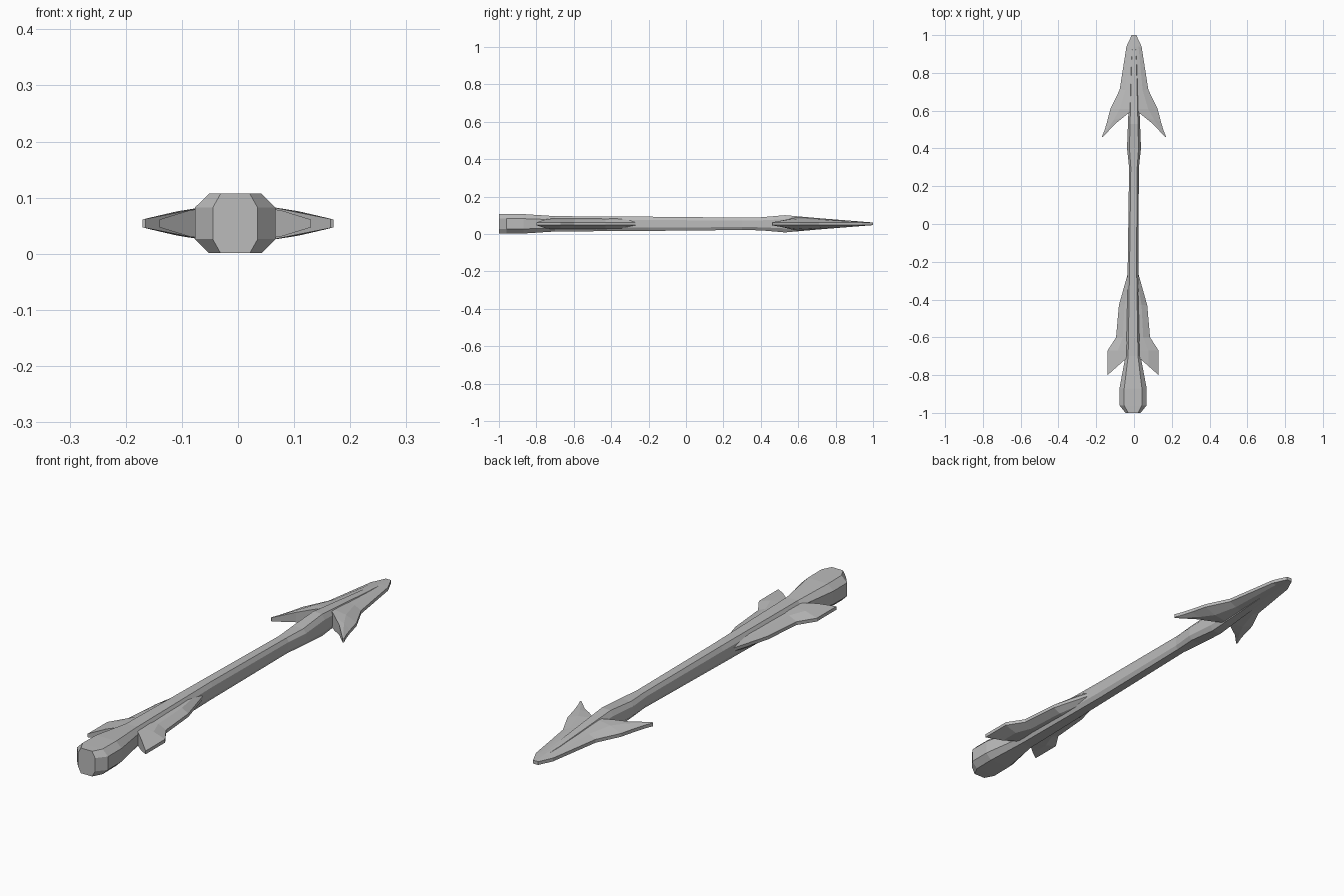
import bpy, bmesh
from mathutils import Vector

if "Cube" in bpy.data.objects:
    bpy.data.objects.remove(bpy.data.objects["Cube"])

AXIS_HEIGHT = .054
RIM = .007

grey = bpy.data.materials.new("plain grey")
grey.use_nodes = True
grey.diffuse_color = (.5, .5, .5, 1)
shader = grey.node_tree.nodes["Principled BSDF"]
shader.inputs["Base Color"].default_value = grey.diffuse_color


def skin(name, rings):
    """Join closed rings of points into a capped, flat-shaded object."""
    bm = bmesh.new()
    loops = [[bm.verts.new(point) for point in ring] for ring in rings]
    for near, far in zip(loops, loops[1:]):
        for i in range(len(near)):
            bm.faces.new((near[i - 1], near[i], far[i], far[i - 1]))
    bm.faces.new(loops[0])
    bm.faces.new(loops[-1])
    bmesh.ops.recalc_face_normals(bm, faces=bm.faces)
    mesh = bpy.data.meshes.new(name)
    bm.to_mesh(mesh)
    bm.free()
    mesh.materials.append(grey)
    part = bpy.data.objects.new(name, mesh)
    part.location.z = AXIS_HEIGHT
    bpy.context.collection.objects.link(part)
    return part


def octagon(y, width, height):
    """Bevelled rectangle across the shaft, given by its half sizes."""
    flat_x, flat_z = width * .65, height * .53
    corner = [(flat_x, height), (width, flat_z)]
    right = corner + [(x, -z) for x, z in reversed(corner)]
    left = [(-x, -z) for x, z in right]
    # The rear half sits slightly off centre
    shift = -.005 if y < 0 else 0
    return [(x + shift, y, z) for x, z in right + left]


def blade_ring(root, rim, spine, side):
    """Domed slice of a blade, thick at its root and thin at its rim."""
    upper = []
    for t in (0, .6, 1):
        point = Vector(root).lerp(Vector(rim), t)
        thickness = RIM + (spine - RIM) * (1 - t * t)
        upper.append((side * point.x, point.y, thickness))
    return upper + [(x, y, -z) for x, y, z in reversed(upper)]


def fin_ring(x, y, side):
    """Slice of a fin; the trailing edge is swept back from the root."""
    return blade_ring((0, max(y, -.68)), (x, y), .033, side)


def head_ring(root, rim, side):
    """Slice of the head, thinning toward the tip and along the barb."""
    root_x, root_y = root
    toward_tip = .08 * (1 - root_y)
    along_barb = .2 * (.17 - root_x)
    return blade_ring(root, rim, RIM + min(toward_tip, along_barb), side)


# Shaft with a flared butt, running into the ridge of the head
shaft = [
    (-1, .04, .053), (-.96, .072, .053), (-.87, .072, .052),
    (-.7, .04, .041), (-.2, .028, .038), (.3, .026, .033),
    (.4, .037, .035), (.53, .032, .046), (.85, .02, .018), (1, .008, .006),
]
skin("shaft", [octagon(*station) for station in shaft])

# Rear fin outline, front to back
fin_rim = [(.03, -.27), (.075, -.43), (.09, -.6), (.135, -.67), (.135, -.8)]

# Head outline from the tip back, then the barb as root and rim pairs
head_rim = [(.012, 1), (.04, .94), (.076, .71), (.125, .61)]
head_pairs = [((0, y), (x, y)) for x, y in head_rim]
head_pairs += [
    ((.055, .566), (.143, .54)),
    ((.1, .53), (.155, .5)),
    ((.165, .46), (.17, .462)),
]

for word, side in (("left", 1), ("right", -1)):
    fin = skin(word + "_fin", [fin_ring(x, y, side) for x, y in fin_rim])
    fin.location.x = -.005
    skin(word + "_head_blade", [head_ring(root, rim, side) for root, rim in head_pairs])
